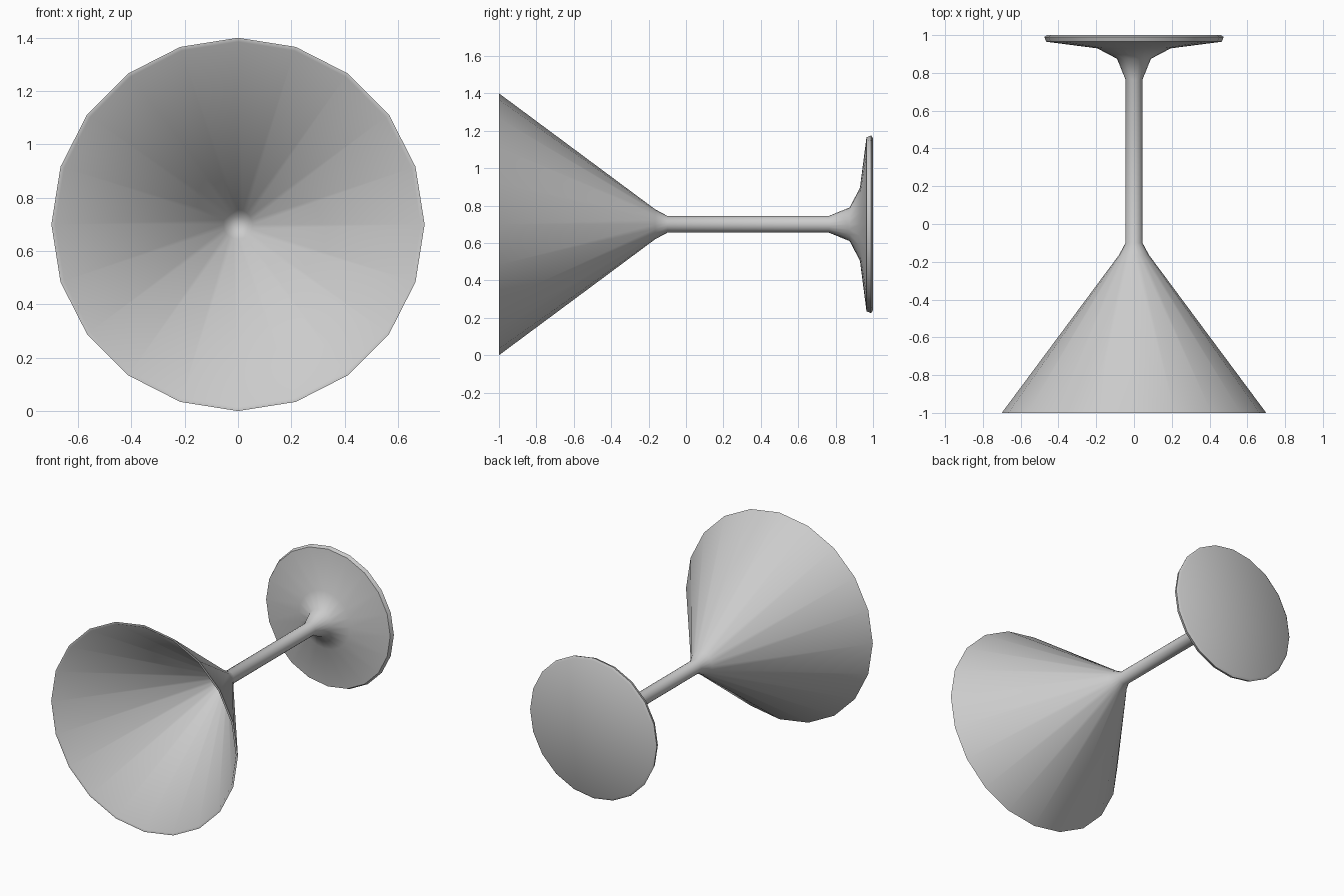
import bpy, bmesh, math

if "Cube" in bpy.data.objects:
    bpy.data.objects.remove(bpy.data.objects["Cube"])

SIDES = 20
CENTRE_Z = 0.70

# Glass lying on its side: (y, radius) from foot underside to inside of the bowl
PROFILE = [
    (1.00, 0.0), (1.00, 0.46), (0.99, 0.475), (0.965, 0.465),   # foot
    (0.93, 0.195), (0.875, 0.09), (0.765, 0.045),               # flare
    (-0.10, 0.045), (-0.165, 0.08),                             # stem
    (-1.00, 0.70), (-1.00, 0.685),                              # bowl rim
    (-0.175, 0.055), (-0.145, 0.03), (-0.14, 0.0),              # bowl inside
]


def lathe(name, profile):
    """Revolve a profile around the y axis."""
    bm = bmesh.new()
    rings = []
    for y, r in profile:
        count = SIDES if r else 1
        rings.append([bm.verts.new((r * math.sin(math.tau * i / SIDES), y,
                                    CENTRE_Z + r * math.cos(math.tau * i / SIDES)))
                      for i in range(count)])
    for a, b in zip(rings, rings[1:]):
        for i in range(SIDES):
            j = (i + 1) % SIDES
            if len(a) == 1:
                bm.faces.new((a[0], b[i], b[j]))
            elif len(b) == 1:
                bm.faces.new((a[i], b[0], a[j]))
            else:
                bm.faces.new((a[i], b[i], b[j], a[j]))
    bmesh.ops.recalc_face_normals(bm, faces=bm.faces)
    mesh = bpy.data.meshes.new(name)
    bm.to_mesh(mesh)
    bm.free()
    obj = bpy.data.objects.new(name, mesh)
    bpy.context.collection.objects.link(obj)
    return obj


glass = lathe("cocktail_glass", PROFILE)
bpy.context.view_layer.objects.active = glass
glass.select_set(True)
bpy.ops.object.shade_smooth_by_angle(angle=math.radians(60))
